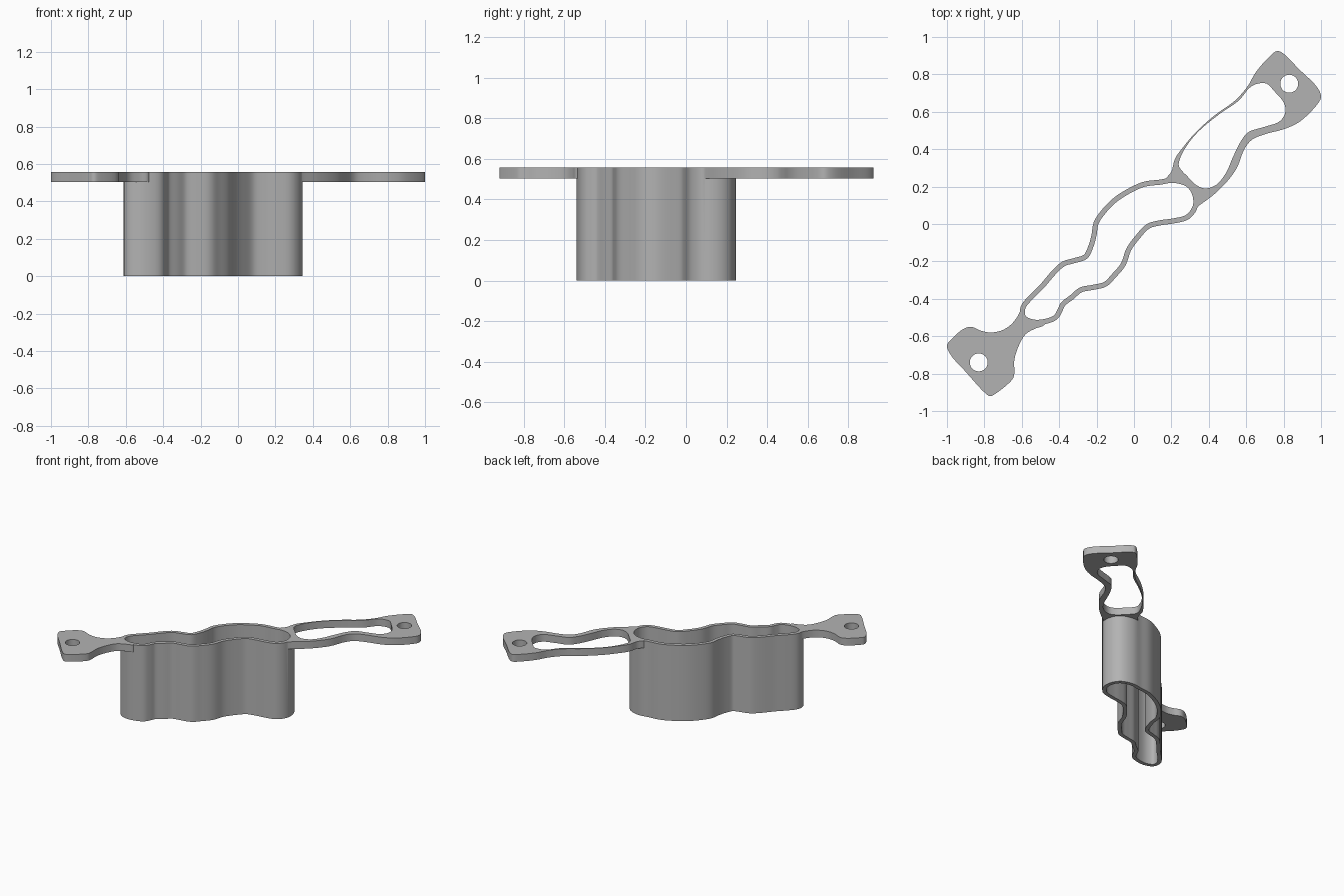
import bpy
import math
from mathutils import Vector

TOP = 0.557        # upper face of everything
PLATE_BASE = 0.504  # underside of the flanges
WALL = 0.027       # sleeve wall thickness

cube = bpy.data.objects.get("Cube")
if cube:
    bpy.data.objects.remove(cube, do_unlink=True)

grey = bpy.data.materials.new("plain grey")
grey.use_nodes = True
colour = (0.45, 0.45, 0.45, 1)
grey.diffuse_color = colour
grey.node_tree.nodes["Principled BSDF"].inputs["Base Color"].default_value = colour


def smooth_loop(points, steps=5):
    """Closed centripetal spline through the points."""
    pts = [Vector(p) for p in points]
    count = len(pts)
    result = []
    for i in range(count):
        a, b, c, d = (pts[(i + k) % count] for k in (-1, 0, 1, 2))
        ta = 0
        tb = ta + math.sqrt((b - a).length)
        tc = tb + math.sqrt((c - b).length)
        td = tc + math.sqrt((d - c).length)
        for s in range(steps):
            t = tb + (tc - tb) * s / steps
            ab = a.lerp(b, (t - ta) / (tb - ta))
            bc = b.lerp(c, (t - tb) / (tc - tb))
            cd = c.lerp(d, (t - tc) / (td - tc))
            abc = ab.lerp(bc, (t - ta) / (tc - ta))
            bcd = bc.lerp(cd, (t - tb) / (td - tb))
            result.append(abc.lerp(bcd, (t - tb) / (tc - tb)))
    return result


def signed_area(loop):
    return sum(p.cross(q) for p, q in zip(loop, loop[1:] + loop[:1])) / 2


def offset_loop(loop, distance):
    """Push a closed loop outwards along its normals."""
    side = math.copysign(distance, signed_area(loop))
    result = []
    for i, p in enumerate(loop):
        along = (loop[(i + 1) % len(loop)] - loop[i - 1]).normalized()
        result.append(p + Vector((along.y, -along.x)) * side)
    return result


def circle(x, y, radius, sides=32):
    turns = [math.tau * i / sides for i in range(sides)]
    return [Vector((x + radius * math.cos(t), y + radius * math.sin(t))) for t in turns]


def prism(name, loop, low, high):
    """Solid with a flat outline, standing between two heights."""
    if signed_area(loop) < 0:
        loop = loop[::-1]
    n = len(loop)
    verts = [(p.x, p.y, z) for z in (low, high) for p in loop]
    faces = [tuple(reversed(range(n))), tuple(range(n, n + n))]
    faces += [(i, (i + 1) % n, (i + 1) % n + n, i + n) for i in range(n)]
    mesh = bpy.data.meshes.new(name)
    mesh.from_pydata(verts, [], faces)
    mesh.materials.append(grey)
    obj = bpy.data.objects.new(name, mesh)
    bpy.context.collection.objects.link(obj)
    return obj


def combine(target, other, operation):
    """Apply a boolean and discard the helper solid."""
    mod = target.modifiers.new(operation.lower(), "BOOLEAN")
    mod.operation = operation
    mod.solver = "EXACT"
    mod.object = other
    bpy.context.view_layer.objects.active = target
    bpy.ops.object.modifier_apply(modifier=mod.name)
    bpy.data.objects.remove(other, do_unlink=True)


def cut(target, loop):
    combine(target, prism("cutter", loop, -0.2, TOP + 0.2), "DIFFERENCE")


# Outline of the sleeve opening
opening = smooth_loop([
    (.21, .22), (.14, .21), (.06, .20), (-.01, .17), (-.09, .12), (-.15, .06),
    (-.19, 0), (-.20, -.06), (-.22, -.13), (-.25, -.185), (-.32, -.21),
    (-.37, -.225), (-.42, -.27), (-.48, -.34), (-.54, -.40), (-.58, -.45),
    (-.58, -.49), (-.54, -.51), (-.49, -.51), (-.43, -.49), (-.41, -.46),
    (-.39, -.42), (-.34, -.38), (-.29, -.34), (-.22, -.325), (-.16, -.31),
    (-.12, -.27), (-.07, -.21), (-.04, -.13), (.01, -.06), (.07, 0),
    (.14, .02), (.21, .03), (.28, .05), (.315, .10), (.31, .16), (.28, .20),
])

# Solid front-right flange, reaching into the sleeve
right_outline = smooth_loop([
    (-.59, -.43), (-.62, -.49), (-.66, -.54), (-.71, -.57), (-.77, -.58),
    (-.82, -.57), (-.87, -.55), (-.91, -.56), (-.98, -.62), (-1, -.65),
    (-.98, -.70), (-.90, -.79), (-.80, -.90), (-.77, -.92), (-.73, -.90),
    (-.65, -.83), (-.64, -.80), (-.64, -.73), (-.62, -.66), (-.58, -.59),
    (-.53, -.56), (-.48, -.54), (-.47, -.50), (-.54, -.44),
])

# Slotted back-left flange
left_outline = smooth_loop([
    (.17, .235), (.20, .28), (.22, .35), (.27, .42), (.33, .49), (.43, .58),
    (.54, .66), (.61, .74), (.65, .81), (.72, .89), (.765, .925),
    (.80, .91), (.88, .83), (.98, .73), (1, .68), (.98, .64), (.89, .55),
    (.81, .51), (.70, .48), (.63, .45), (.59, .40), (.55, .30), (.50, .23),
    (.43, .16), (.35, .10), (.31, .07), (.26, .12), (.22, .19),
])
slot = smooth_loop([
    (.24, .31), (.25, .36), (.29, .43), (.35, .50), (.46, .59), (.56, .66),
    (.62, .73), (.66, .75), (.71, .75), (.75, .71), (.80, .65), (.81, .60),
    (.78, .55), (.70, .52), (.61, .49), (.57, .44), (.53, .36), (.49, .27),
    (.44, .21), (.38, .19), (.33, .21), (.29, .25),
])

# Flanges with their bolt holes
right_flange = prism("right_flange", right_outline, PLATE_BASE, TOP)
cut(right_flange, circle(-.83, -.74, .048))
left_flange = prism("left_flange", left_outline, PLATE_BASE, TOP)
cut(left_flange, slot)
cut(left_flange, circle(.83, .75, .048))

# Wavy sleeve joined to both flanges, then opened right through
bracket = prism("sleeve_bracket", offset_loop(opening, WALL), 0, TOP)
combine(bracket, right_flange, "UNION")
combine(bracket, left_flange, "UNION")
cut(bracket, opening)

bpy.ops.object.select_all(action="DESELECT")
bracket.select_set(True)
bpy.context.view_layer.objects.active = bracket
bpy.ops.object.shade_smooth_by_angle(angle=math.radians(30))
